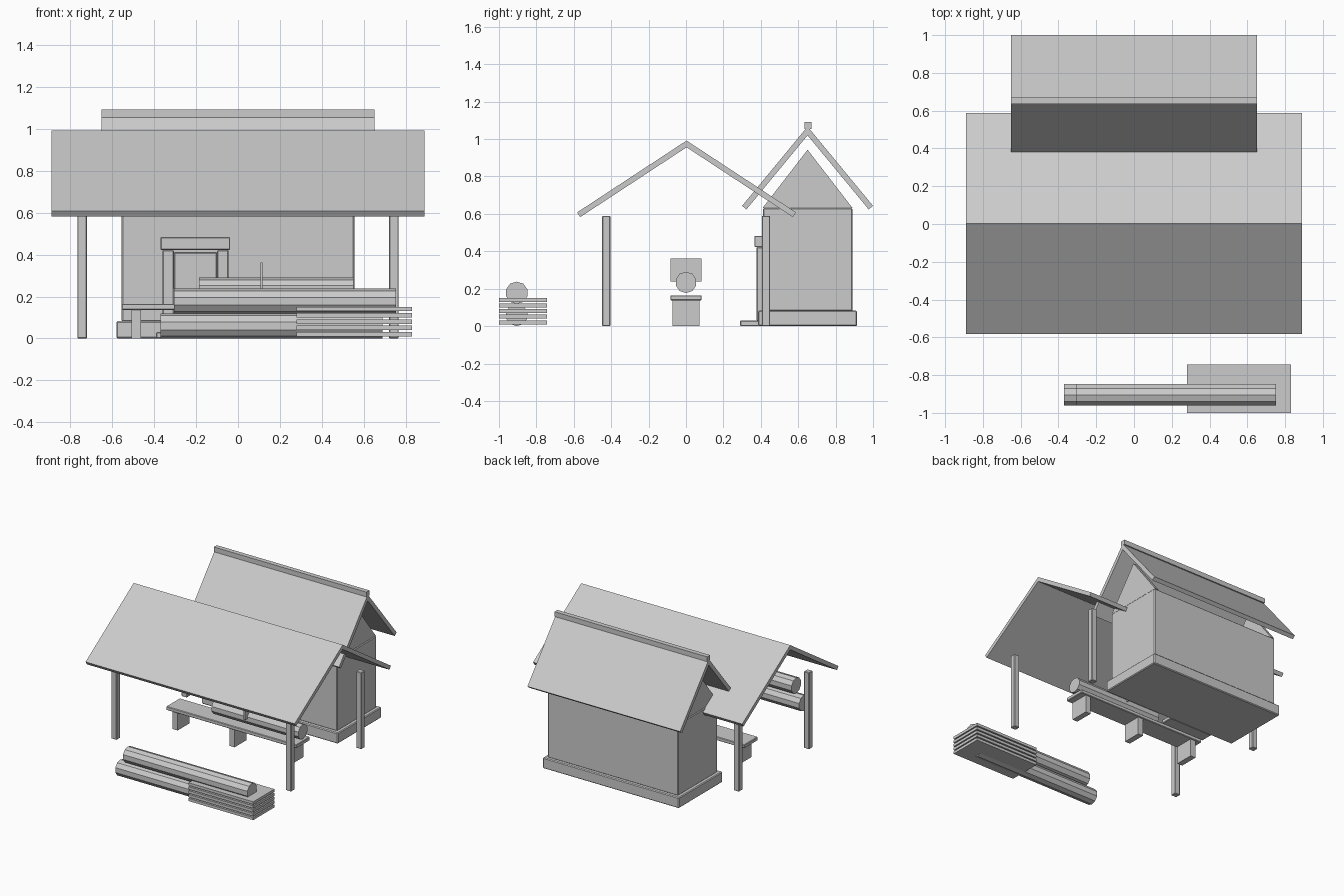
import bpy, bmesh, math

if "Cube" in bpy.data.objects:
    bpy.data.objects.remove(bpy.data.objects["Cube"])

grey = bpy.data.materials.new("plain_grey")
grey.diffuse_color = (0.6, 0.6, 0.6, 1)
grey.use_nodes = True
grey.node_tree.nodes["Principled BSDF"].inputs["Base Color"].default_value = grey.diffuse_color


def finish(name, bm, bevel=0):
    bmesh.ops.recalc_face_normals(bm, faces=bm.faces)
    mesh = bpy.data.meshes.new(name)
    bm.to_mesh(mesh)
    bm.free()
    mesh.materials.append(grey)
    ob = bpy.data.objects.new(name, mesh)
    bpy.context.collection.objects.link(ob)
    if bevel:
        mod = ob.modifiers.new("bevel", 'BEVEL')
        mod.width, mod.segments = bevel, 1
    return ob


def box(name, x, y, z, bevel=0):
    """Box from (min, max) pairs."""
    bm = bmesh.new()
    bmesh.ops.create_cube(bm, size=1)
    for v in bm.verts:
        v.co = [(a + b) / 2 + c * (b - a) for (a, b), c in zip((x, y, z), v.co)]
    return finish(name, bm, bevel)


def prism(name, profile, x0, x1):
    """Extrude a (y, z) profile along x."""
    bm = bmesh.new()
    face = bm.faces.new([bm.verts.new((x0, y, z)) for y, z in profile])
    ext = bmesh.ops.extrude_face_region(bm, geom=[face])
    for v in ext["geom"]:
        if isinstance(v, bmesh.types.BMVert):
            v.co.x = x1
    return finish(name, bm)


def roof(name, half_x, yc, apex, half_y, eave, t):
    """Two sloping slabs with square-cut eaves."""
    a = math.atan2(apex - eave, half_y)
    dy, dz = t * math.sin(a), t * math.cos(a)
    prism(name, [(yc, apex), (yc + half_y, eave), (yc + half_y - dy, eave - dz),
                 (yc, apex - t / math.cos(a)),
                 (yc - half_y + dy, eave - dz), (yc - half_y, eave)], -half_x, half_x)


def log(name, x0, x1, y, z, r):
    """Ten-sided log lying along x."""
    ring = [(y + r * math.sin(i * math.tau / 10), z + r * math.cos(i * math.tau / 10))
            for i in range(10)]
    prism(name, ring, x0, x1)


# Hut
box("foundation", (-.58, .58), (.385, .915), (0, .083), .006)
box("hut_walls", (-.555, .555), (.412, .89), (.08, .632), .006)
for s, side in ((-1, "left"), (1, "right")):
    prism("gable_" + side, [(.41, .632), (.89, .632), (.65, .943)], s * .55, s * .52)
roof("hut_roof", .65, .65, 1.067, .35, .643, .03)
box("ridge_beam", (-.65, .65), (.634, .67), (1.055, 1.092))

# Doorway
box("door", (-.305, -.1), (.395, .42), (.03, .41), .004)
for x in (-.333, -.072):
    box("door_jamb", (x - .027, x + .027), (.377, .42), (.03, .422), .004)
box("door_lintel", (-.37, -.037), (.366, .42), (.422, .483), .004)
box("door_step", (-.39, -.015), (.29, .39), (0, .03), .004)

# Open shelter
roof("shelter_roof", .89, .003, .992, .585, .608, .03)
for x in (-.743, .743):
    for y in (-.426, .428):
        box("shelter_post", (x - .023, x + .023), (y - .022, y + .022), (0, .59), .004)

# Work bench with a log and a saw blade
box("bench_top", (-.555, .555), (-.083, .083), (.137, .165), .004)
for x in (-.485, 0, .485):
    box("bench_leg", (x - .022, x + .022), (-.073, .073), (0, .14))
log("bench_log", -.187, .552, 0, .234, .057)
box("saw_blade", (.107, .117), (-.083, .083), (.238, .362))

# Timber pile
log("lower_log", -.37, .69, -.905, .06, .06)
log("upper_log", -.305, .753, -.905, .178, .06)
for i in range(5):
    z = .01 + .03 * i
    box("plank", (.28, .83), (-1, -.743), (z, z + .021))
